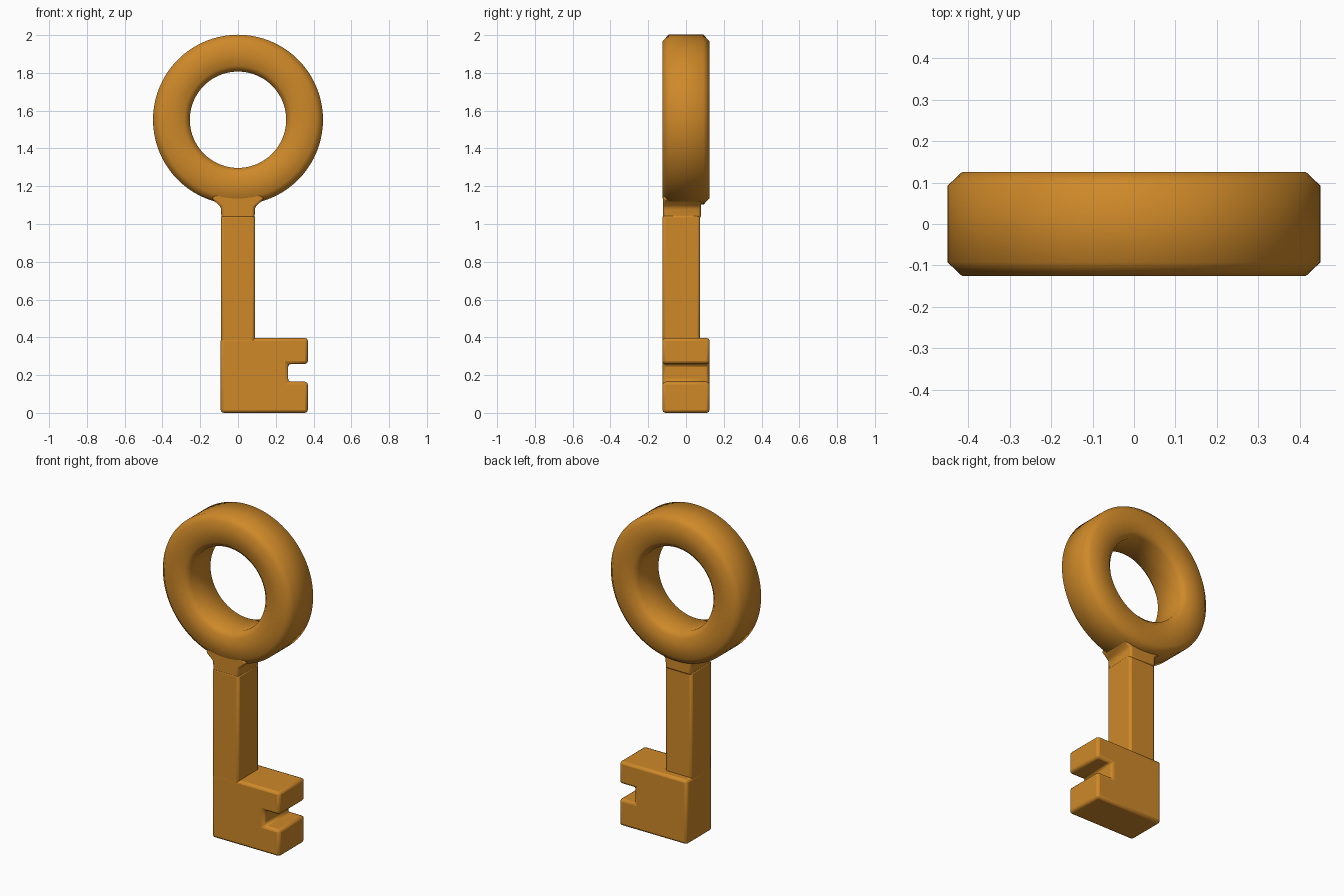
import bpy, bmesh, math

if "Cube" in bpy.data.objects:
    bpy.data.objects.remove(bpy.data.objects["Cube"])

gold = bpy.data.materials.new("warm gold")
gold.diffuse_color = (0.62, 0.25, 0.022, 1)
gold.use_nodes = True
gold.node_tree.nodes["Principled BSDF"].inputs["Base Color"].default_value = gold.diffuse_color


def finish(name, bm, bevel=0.0):
    bmesh.ops.recalc_face_normals(bm, faces=bm.faces)
    me = bpy.data.meshes.new(name)
    bm.to_mesh(me)
    bm.free()
    me.materials.append(gold)
    ob = bpy.data.objects.new(name, me)
    bpy.context.collection.objects.link(ob)
    if bevel:
        mod = ob.modifiers.new("soft edges", 'BEVEL')
        mod.width = bevel
        mod.segments = 2
        mod.limit_method = 'ANGLE'
        mod.angle_limit = math.radians(40)
    bpy.context.view_layer.objects.active = ob
    ob.select_set(True)
    bpy.ops.object.shade_smooth_by_angle(angle=math.radians(60))
    ob.select_set(False)
    return ob


def plate(name, outline, y0, y1, bevel):
    """Extrude an x-z outline from y0 to y1."""
    bm = bmesh.new()
    face = bm.faces.new([bm.verts.new((x, y0, z)) for x, z in outline])
    ext = bmesh.ops.extrude_face_region(bm, geom=[face])
    verts = [v for v in ext["geom"] if isinstance(v, bmesh.types.BMVert)]
    bmesh.ops.translate(bm, verts=verts, vec=(0, y1 - y0, 0))
    return finish(name, bm, bevel)


def ring(name, profile, zc, n=80):
    """Spin a closed radius-y profile about the y axis."""
    bm = bmesh.new()
    rows = []
    for i in range(n):
        a = 2 * math.pi * i / n
        rows.append([bm.verts.new((r * math.cos(a), y, zc + r * math.sin(a)))
                     for r, y in profile])
    m = len(profile)
    for i in range(n):
        p, q = rows[i], rows[(i + 1) % n]
        for j in range(m):
            k = (j + 1) % m
            bm.faces.new((p[j], p[k], q[k], q[j]))
    return finish(name, bm)


# ring handle with chamfered rims
ring("bow_ring", [(0.45, -0.092), (0.45, 0.092), (0.415, 0.125), (0.285, 0.125),
                  (0.255, 0.095), (0.255, -0.095), (0.285, -0.125), (0.415, -0.125)], 1.552)

# flared neck under the ring
plate("neck", [(-0.088, 1.03), (0.088, 1.03), (0.09, 1.09), (0.14, 1.135), (0.10, 1.17),
               (-0.10, 1.17), (-0.14, 1.135), (-0.09, 1.09)], -0.123, 0.079, 0.012)

# straight shaft, set back from the rear face
plate("shaft", [(-0.091, 0.3), (0.091, 0.3), (0.091, 1.05), (-0.091, 1.05)],
      -0.1245, 0.075, 0.015)

# notched bit
plate("bit", [(-0.092, 0.003), (0.37, 0.003), (0.37, 0.168), (0.265, 0.168), (0.265, 0.262),
              (0.37, 0.262), (0.37, 0.4), (-0.092, 0.4)], -0.125, 0.125, 0.016)

for o in bpy.data.objects:
    if o.name == "bit":
        o.location.z = -0.003
